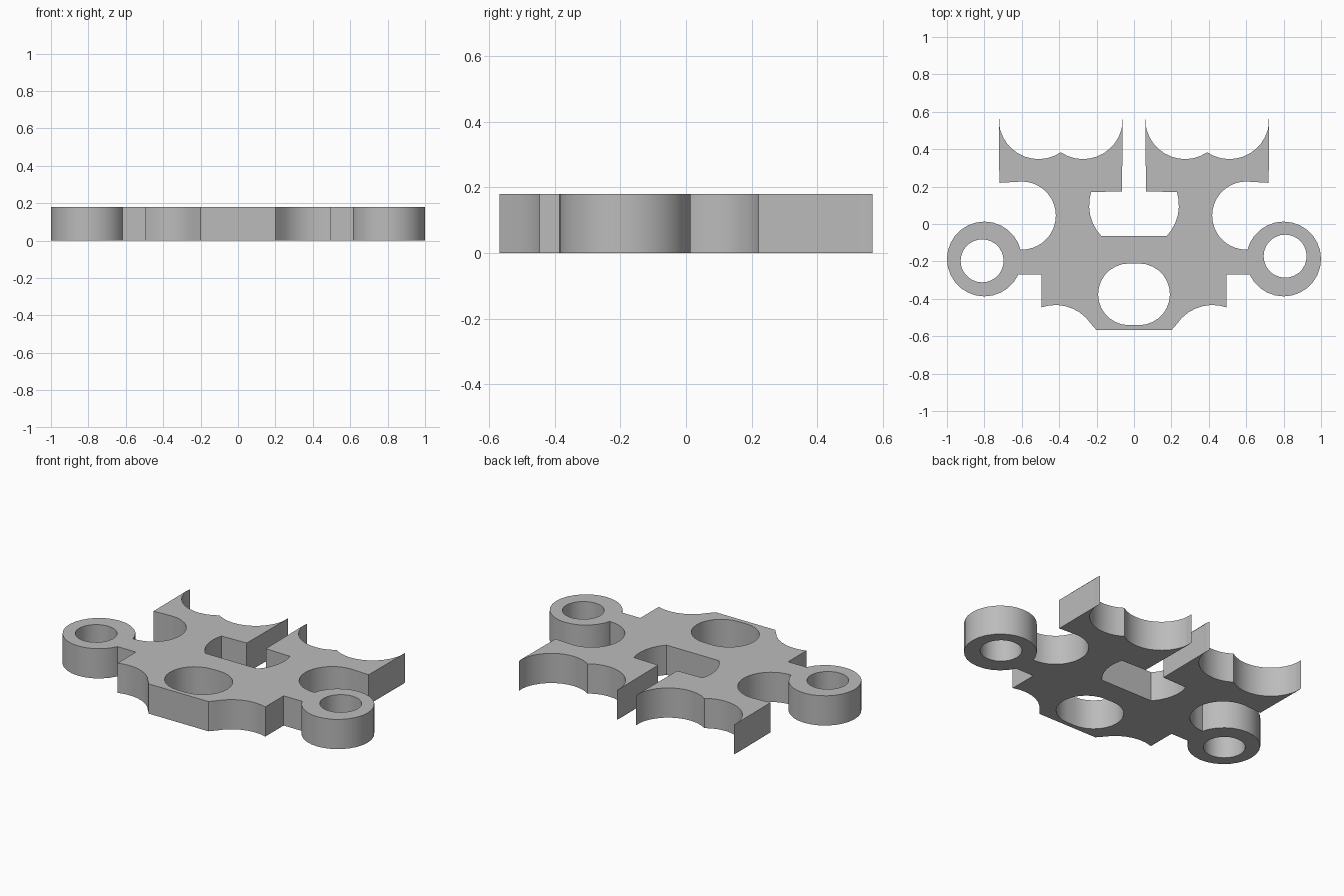
import bpy, bmesh
from math import sin, cos, radians, atan2, pi

HEIGHT = 0.18

if "Cube" in bpy.data.objects:
    bpy.data.objects.remove(bpy.data.objects["Cube"], do_unlink=True)

grey = bpy.data.materials.new("plain grey")
grey.use_nodes = True
colour = (0.5, 0.5, 0.5, 1)
grey.diffuse_color = colour
grey.node_tree.nodes["Principled BSDF"].inputs["Base Color"].default_value = colour


def arc(cx, cy, r, start, end, steps):
    """Points along a circular arc, angles in degrees."""
    angles = [radians(start + (end - start) * i / steps) for i in range(steps + 1)]
    return [(cx + r * cos(a), cy + r * sin(a)) for a in angles]


def circle(cx, cy, r, steps):
    return arc(cx, cy, r, 0, 360, steps)[:-1]


def plate(name, loops):
    """Extrude an outline with holes into a solid plate."""
    bm = bmesh.new()
    for loop in loops:
        verts = [bm.verts.new((x, y, 0)) for x, y in loop]
        for a, b in zip(verts, verts[1:] + verts[:1]):
            bm.edges.new((a, b))
    bmesh.ops.triangle_fill(bm, edges=bm.edges[:], use_beauty=True)
    extruded = bmesh.ops.extrude_face_region(bm, geom=bm.faces[:], use_keep_orig=True)
    top = [v for v in extruded["geom"] if isinstance(v, bmesh.types.BMVert)]
    bmesh.ops.translate(bm, verts=top, vec=(0, 0, HEIGHT))
    bmesh.ops.recalc_face_normals(bm, faces=bm.faces[:])
    mesh = bpy.data.meshes.new(name)
    bm.to_mesh(mesh)
    bm.free()
    mesh.materials.append(grey)
    obj = bpy.data.objects.new(name, mesh)
    bpy.context.collection.objects.link(obj)
    bpy.ops.object.select_all(action="DESELECT")
    obj.select_set(True)
    bpy.context.view_layer.objects.active = obj
    bpy.ops.object.shade_smooth_by_angle(angle=radians(30))
    return obj


# Left half of the body outline, from the front edge round to the rear slot
half = [(0.2, -0.568)]
half += arc(0.42, -0.663, 0.23, 146, 71, 7)             # front corner scoop
half += [(0.495, -0.27), (0.62, -0.27), (0.603, -0.2), (0.607, -0.138)]
half += arc(0.6, 0.045, 0.182, 270, 90, 20)             # side bite
half += [(0.72, 0.22), (0.72, 0.568)]
half += arc(0.51, 0.56, 0.213, -5, -124, 11)            # outer rear scoop
half += arc(0.273, 0.56, 0.213, -56, -175, 11)[1:]      # inner rear scoop
half += [(0.064, 0.568), (0.064, 0.175)]
half += arc(0, 0.1, 0.24, 17, -43, 6)                   # slot wall
outline = half + [(-x, y) for x, y in reversed(half)]

# Front opening: two half circles joined by short flats
opening = arc(0.027, -0.376, 0.165, -90, 90, 14) + arc(-0.027, -0.376, 0.165, 90, 270, 14)
plate("body_plate", [outline, opening])

# Side rings, each with a slightly off-centre hole
for name, x, hole_x, hole_y in (("left_ring", 0.8, 0.808, -0.172),
                                ("right_ring", -0.8, -0.812, -0.197)):
    plate(name, [circle(x, -0.187, 0.2, 28), circle(hole_x, hole_y, 0.115, 28)])
